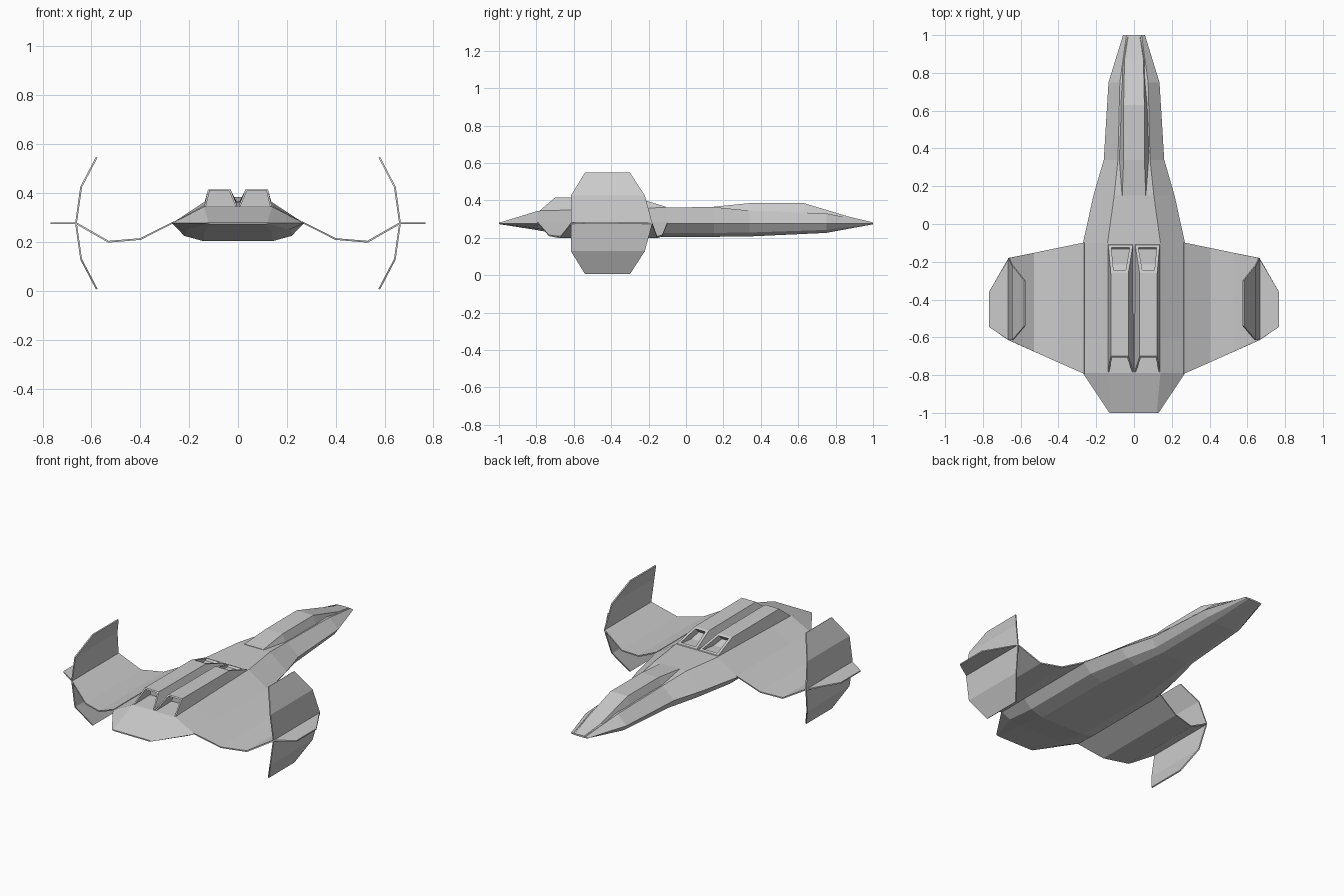
import bpy, bmesh
from mathutils import Vector

if "Cube" in bpy.data.objects:
    bpy.data.objects.remove(bpy.data.objects["Cube"])

MID = 0.277  # height of the hull's side edge


def finish(bm, name, mirror=False, thickness=0):
    bmesh.ops.recalc_face_normals(bm, faces=bm.faces)
    me = bpy.data.meshes.new(name)
    bm.to_mesh(me)
    bm.free()
    ob = bpy.data.objects.new(name, me)
    bpy.context.collection.objects.link(ob)
    if thickness:
        m = ob.modifiers.new("thickness", 'SOLIDIFY')
        m.thickness, m.offset = thickness, 0
        m.use_even_offset = True
    if mirror:
        ob.modifiers.new("mirror", 'MIRROR').use_clip = False
    return ob


def loft(rings):
    """Skin closed rings of points; returns bmesh, bands of faces and end caps."""
    bm = bmesh.new()
    vs = [[bm.verts.new(p) for p in r] for r in rings]
    n = len(vs[0])
    bands = [[bm.faces.new((a[i], a[(i + 1) % n], b[(i + 1) % n], b[i])) for i in range(n)]
             for a, b in zip(vs, vs[1:])]
    caps = [bm.faces.new(vs[0]), bm.faces.new(vs[-1])]
    bmesh.ops.recalc_face_normals(bm, faces=bm.faces)
    return bm, bands, caps


def symmetric(y, half):
    return [(x, y, z) for x, z in half] + [(-x, y, z) for x, z in reversed(half)]


def strip(rows):
    """Bent plate from rows of (x, z, y front, y back)."""
    bm = bmesh.new()
    vs = [(bm.verts.new((x, a, z)), bm.verts.new((x, b, z))) for x, z, a, b in rows]
    for p, q in zip(vs, vs[1:]):
        bm.faces.new((p[0], p[1], q[1], q[0]))
    return bm


# Hull: y, edge x, shoulder (x, z), chine (x, z), belly (x, z)
stations = [
    (1.00, .058, .040, .281, .050, .274, .035, .272),
    (0.75, .135, .075, .330, .110, .242, .070, .226),
    (0.34, .160, .085, .345, .130, .228, .090, .207),
    (0.15, .215, .105, .364, .175, .226, .115, .205),
    (-0.10, .270, .140, .362, .220, .225, .140, .203),
    (-0.60, .270, .140, .349, .220, .225, .140, .203),
    (-0.79, .270, .140, .344, .210, .250, .140, .240),
    (-1.00, .130, .120, .280, .125, .275, .110, .273),
]
bm, _, _ = loft([symmetric(y, [(xs, zs), (xe, MID), (xc, zc), (xb, zb)])
                 for y, xe, xs, zs, xc, zc, xb, zb in stations])
finish(bm, "hull")

# Canopy: y, base x, base z, top x, top z
canopy = [
    (1.00, .040, .274, .030, .282),
    (0.87, .062, .300, .050, .313),
    (0.63, .072, .325, .055, .385),
    (0.34, .083, .335, .055, .385),
    (0.15, .068, .355, .062, .366),
]
bm, _, _ = loft([symmetric(y, [(xt, zt), (xb, zb)]) for y, xb, zb, xt, zt in canopy])
finish(bm, "canopy")


# Engine ridge with recessed intake and exhaust
def ridge_ring(yb, yt, zb, zt, x0, x1):
    return [(0.0, yb, zb), (x0, yt, zt), (x1, yt, zt), (.14, yb, zb)]


bm, bands, caps = loft([
    ridge_ring(-.10, -.11, .350, .366, .006, .136),
    ridge_ring(-.27, -.26, .345, .413, .030, .123),
    ridge_ring(-.79, -.70, .338, .415, .030, .123),
])


def recess(face, inset, move):
    bmesh.ops.inset_region(bm, faces=[face], thickness=inset)
    new = bmesh.ops.extrude_discrete_faces(bm, faces=[face])['faces'][0]
    for v in new.verts:
        v.co = move(v.co)


recess(bands[0][1], .022, lambda c: c + Vector((0, -.03, -.03)))
recess(caps[1], .011, lambda c: Vector((c.x, -.64, c.z)))
finish(bm, "engine_ridge", mirror=True)

# Cranked wing with its outer tip
bm = strip([
    (.262, .281, -.098, -.793),
    (.400, .212, -.126, -.733),
    (.530, .201, -.153, -.675),
    (.663, MID, -.180, -.615),
    (.768, MID, -.360, -.545),
])
finish(bm, "wing", mirror=True, thickness=.007)

# Curved upright fin at the wing tip
fin = [(.578, .270, -.30, -.54), (.642, .148, -.22, -.615)]
bm = strip([(x, MID + d, a, b) for x, d, a, b in fin]
           + [(.663, MID, -.18, -.615)]
           + [(x, MID - d, a, b) for x, d, a, b in reversed(fin)])
finish(bm, "tip_fin", mirror=True, thickness=.007)
